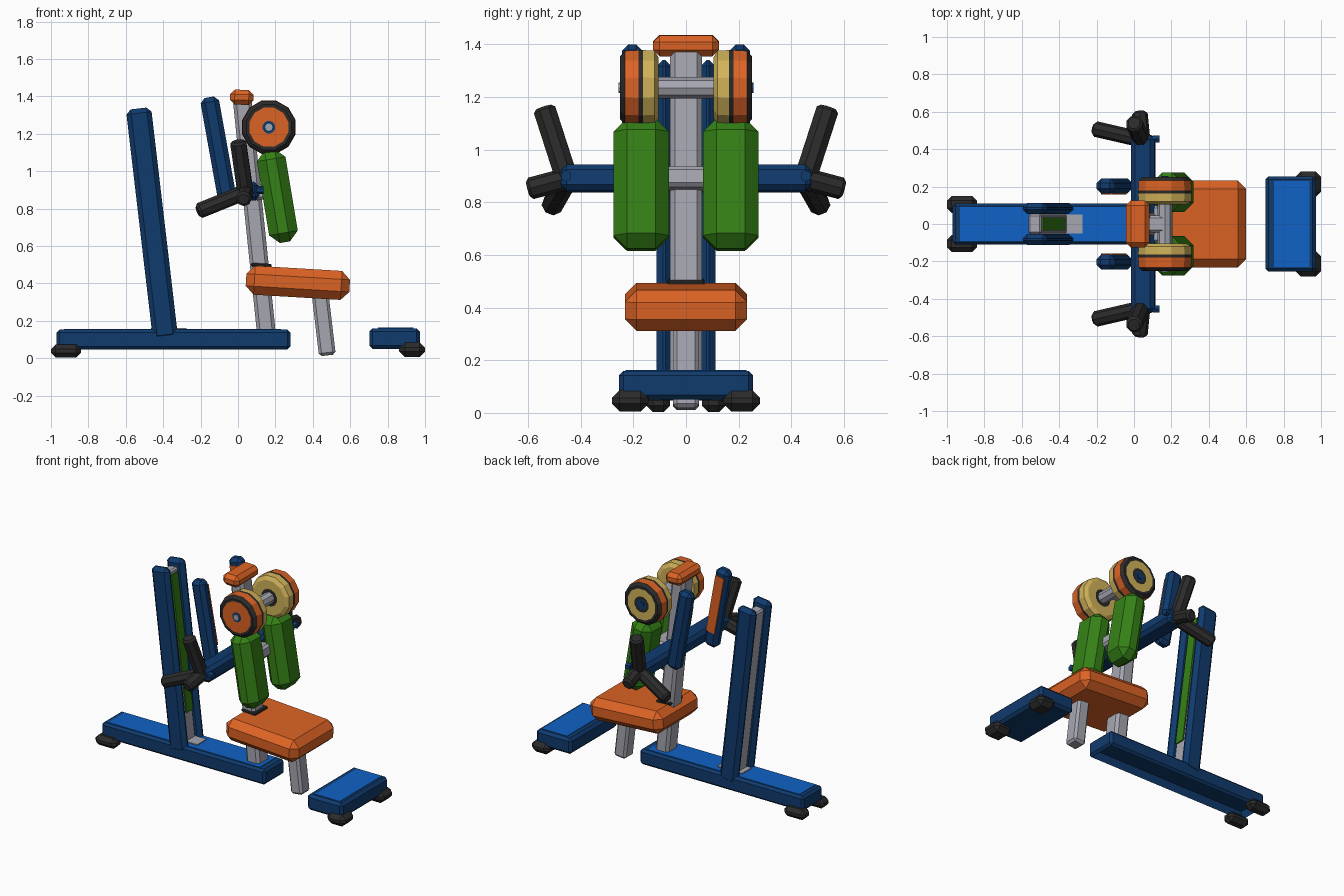
import bpy, bmesh, math
from mathutils import Matrix, Vector

if "Cube" in bpy.data.objects:
    bpy.data.objects.remove(bpy.data.objects["Cube"])


def material(name, rgb):
    m = bpy.data.materials.new(name)
    m.diffuse_color = (*rgb, 1)
    m.use_nodes = True
    m.node_tree.nodes["Principled BSDF"].inputs["Base Color"].default_value = m.diffuse_color
    return m


NAVY = material("dark blue", (0.005, 0.043, 0.155))
BLUE = material("bright blue", (0.005, 0.12, 0.56))
GREY = material("light grey", (0.38, 0.38, 0.44))
ORANGE = material("orange", (0.72, 0.125, 0.018))
GREEN = material("green", (0.035, 0.22, 0.008))
BLACK = material("black", (0.024, 0.024, 0.024))
YELLOW = material("pale yellow", (0.64, 0.45, 0.1))


def finish(name, bm, mats):
    bmesh.ops.recalc_face_normals(bm, faces=bm.faces[:])
    me = bpy.data.meshes.new(name)
    bm.to_mesh(me)
    bm.free()
    for m in mats:
        me.materials.append(m)
    ob = bpy.data.objects.new(name, me)
    bpy.context.collection.objects.link(ob)
    return ob


def box(name, loc, size, mat, bevel=0.0, tilt=0.0, recess=0.0):
    """Chamfered box tilted about y; recess hollows the underside."""
    bm = bmesh.new()
    bmesh.ops.create_cube(bm, size=1)
    bmesh.ops.scale(bm, vec=size, verts=bm.verts[:])
    if bevel:
        bmesh.ops.bevel(bm, geom=bm.edges[:], offset=bevel, segments=1,
                        profile=0.5, affect='EDGES')
    if recess:
        bm.normal_update()
        under = min(bm.faces, key=lambda f: f.calc_center_median().z)
        bmesh.ops.inset_individual(bm, faces=[under], thickness=0.02)
        for v in under.verts:
            v.co.z += recess
    bm.transform(Matrix.Translation(loc) @ Matrix.Rotation(tilt, 4, 'Y'))
    return finish(name, bm, [mat])


def post(name, p0, p1, width, depth, mat, bevel=0.015):
    """Box beam between two points in an xz plane."""
    a, b = Vector(p0), Vector(p1)
    d = b - a
    return box(name, (a + b) / 2, (width, depth, d.length), mat, bevel,
               math.atan2(d.x, d.z))


def rod(name, p0, p1, radius, mat, sides=8, bevel=0.012):
    a, b = Vector(p0), Vector(p1)
    d = b - a
    bm = bmesh.new()
    bmesh.ops.create_cone(bm, cap_ends=True, segments=sides, radius1=radius,
                          radius2=radius, depth=d.length)
    if bevel:
        rims = [e for e in bm.edges if abs(e.verts[0].co.z - e.verts[1].co.z) < 1e-4]
        bmesh.ops.bevel(bm, geom=rims, offset=bevel, segments=1, affect='EDGES')
    bm.transform(Matrix.Translation((a + b) / 2)
                 @ d.to_track_quat('Z', 'Y').to_matrix().to_4x4())
    return finish(name, bm, [mat])


def lathe(name, loc, side, profile, sides=12):
    """Spin (distance, radius, material of the next band) about the y axis."""
    mats = [BLACK, YELLOW, ORANGE, NAVY]
    bm = bmesh.new()
    rings = []
    for t, r, _ in profile:
        rings.append([bm.verts.new((r * math.cos(2 * math.pi * (k + .5) / sides), side * t,
                                    r * math.sin(2 * math.pi * (k + .5) / sides)))
                      for k in range(sides)])
    for i in range(len(rings) - 1):
        for k in range(sides):
            n = (k + 1) % sides
            f = bm.faces.new((rings[i][k], rings[i][n], rings[i + 1][n], rings[i + 1][k]))
            f.material_index = mats.index(profile[i][2])
    for ring, m in ((rings[0], profile[0][2]), (rings[-1], profile[-1][2])):
        bm.faces.new(ring).material_index = mats.index(m)
    bm.transform(Matrix.Translation(loc))
    return finish(name, bm, mats)


# Base rail with hollow underside and bright top panels
box("base_rail", (-0.345, 0, 0.1), (1.25, 0.22, 0.105), NAVY, 0.015, recess=0.05)
box("base_top_panel", (-0.35, 0, 0.153), (1.16, 0.18, 0.006), BLUE)
box("weight_frame_plate", (-0.37, 0, 0.158), (0.19, 0.1, 0.008), GREY)

# Twin uprights with the weight column between them
for s, side in ((-1, "front"), (1, "back")):
    post(side + "_upright", (-0.387, s * 0.083, 0.1), (-0.532, s * 0.083, 1.335),
         0.135, 0.06, NAVY, 0.025)
post("weight_column", (-0.392, 0, 0.13), (-0.53, 0, 1.29), 0.07, 0.108, GREY, 0.01)
post("weight_column_stripe", (-0.37, 0, 0.35), (-0.487, 0, 1.27), 0.008, 0.07, GREEN, 0)

# Main post and headrest
post("main_post", (0.152, 0, 0.13), (0.022, 0, 1.385), 0.1, 0.12, GREY, 0.018)
box("headrest", (0.02, 0, 1.395), (0.125, 0.25, 0.08), ORANGE, 0.025, 0.03)

# Seat, seat leg and seat brackets
box("seat", (0.32, 0, 0.403), (0.555, 0.465, 0.155), ORANGE, 0.045, 0.06)
post("seat_leg", (0.437, 0, 0.36), (0.478, 0, 0.015), 0.09, 0.1, GREY, 0.015)
box("post_collar", (0.125, 0, 0.497), (0.11, 0.14, 0.02), BLACK, 0.006, 0.06)

# Foot plate
box("foot_plate", (0.837, 0, 0.105), (0.27, 0.51, 0.11), NAVY, 0.018)
box("foot_plate_panel", (0.843, 0, 0.16), (0.19, 0.46, 0.006), BLUE)

# Cross arm and grey brackets
box("cross_arm", (0.05, 0, 0.89), (0.125, 0.95, 0.1), NAVY, 0.022, -0.1)
box("back_pad_bracket", (0.14, 0, 0.89), (0.12, 0.2, 0.08), GREY, 0.015, -0.15)
box("roller_bracket", (0.1, 0, 1.235), (0.13, 0.09, 0.07), GREY, 0.012)
rod("roller_axle", (0.165, -0.13, 1.235), (0.165, 0.13, 1.235), 0.04, GREY)

for s, side in ((-1, "front"), (1, "back")):
    # Rubber feet
    box(side + "_rear_foot", (-0.92, s * 0.105, 0.038), (0.16, 0.09, 0.07), BLACK, 0.025)
    box(side + "_plate_foot", (0.931, s * 0.212, 0.046), (0.138, 0.14, 0.08), BLACK, 0.03)

    # Back pads
    box(side + "_back_pad", (0.21, s * 0.17, 0.867), (0.155, 0.21, 0.5), GREEN, 0.05, -0.165)

    # Lever arms with a coloured inner panel
    post(side + "_lever", (-0.055, s * 0.204, 0.84), (-0.155, s * 0.204, 1.395),
         0.1, 0.08, NAVY, 0.025)
    post(side + "_lever_panel", (-0.072, s * 0.163, 0.95), (-0.145, s * 0.163, 1.35),
         0.065, 0.008, ORANGE, 0)

    # Three-pronged handle
    hub = (0.045, s * 0.45, 0.89)
    rod(side + "_handle_up", (0.045, s * 0.44, 0.85), (0.0, s * 0.54, 1.16), 0.046, BLACK)
    rod(side + "_handle_out", hub, (0.03, s * 0.6, 0.85), 0.042, BLACK)
    rod(side + "_handle_forward", hub, (-0.215, s * 0.51, 0.785), 0.042, BLACK)
    rod(side + "_arm_bolt", (0.1, s * 0.455, 0.9), (0.135, s * 0.455, 0.9), 0.022, NAVY, 6, 0)

    # Banded rollers: the outer ring is orange at the front, yellow at the back
    face = ORANGE if s < 0 else YELLOW
    lathe(side + "_roller", (0.165, 0, 1.235), s, [
        (0.105, 0.06, BLACK), (0.105, 0.0601, YELLOW), (0.105, 0.12, YELLOW),
        (0.12, 0.146, YELLOW), (0.163, 0.148, BLACK), (0.18, 0.148, ORANGE),
        (0.232, 0.145, BLACK), (0.25, 0.125, BLACK), (0.25, 0.108, face),
        (0.25, 0.055, face if s < 0 else BLACK), (0.25, 0.034, NAVY)])
    rod(side + "_roller_cap", (0.165, s * 0.245, 1.235), (0.165, s * 0.256, 1.235),
        0.02, GREY if s < 0 else NAVY, 8, 0)
